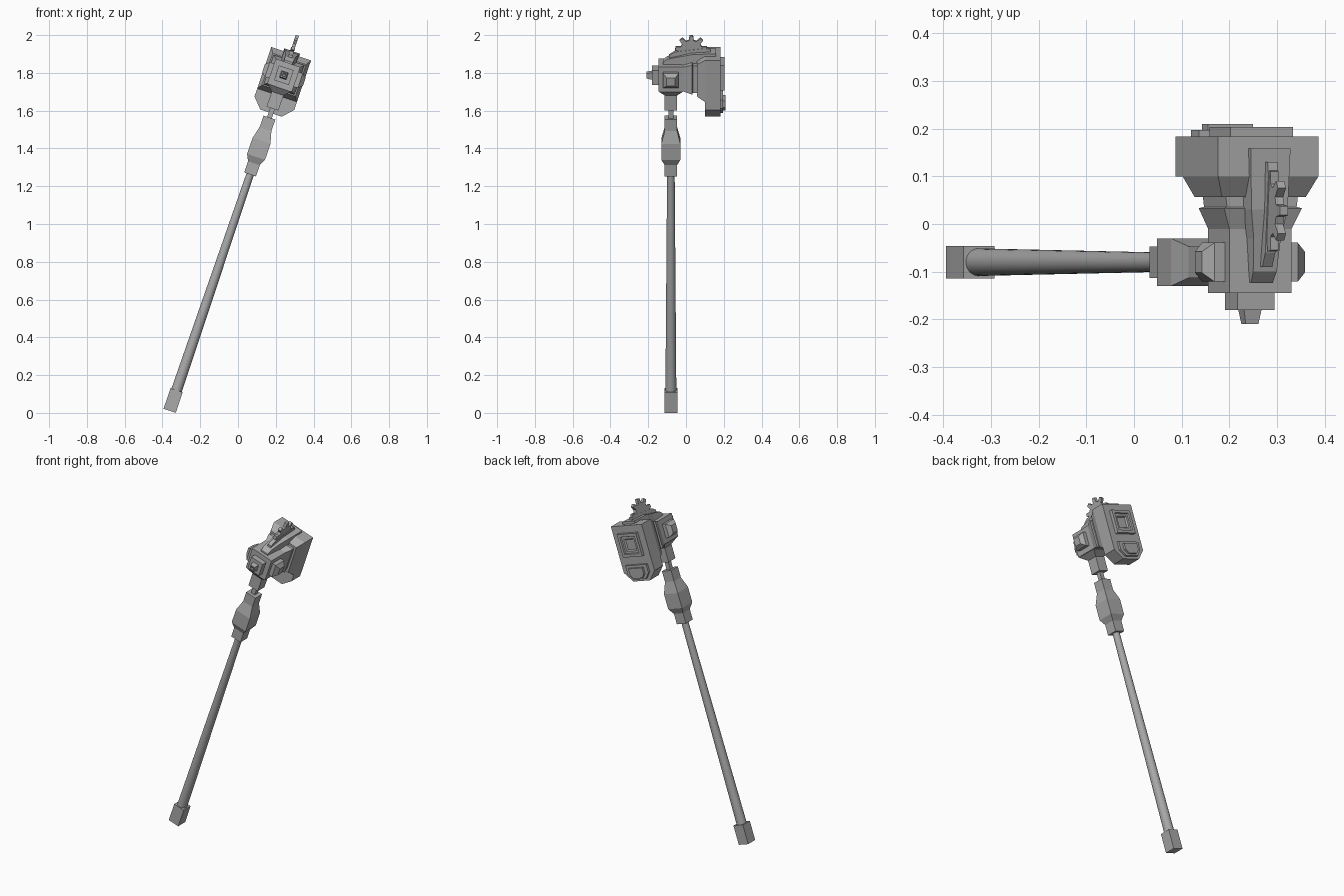
import bpy, bmesh
from math import sin, cos, pi, radians
from mathutils import Matrix, Vector

old = bpy.data.objects.get("Cube")
if old:
    bpy.data.objects.remove(old, do_unlink=True)

steel = bpy.data.materials.new("steel grey")
steel.use_nodes = True
GREY = (0.4, 0.4, 0.4, 1)
steel.diffuse_color = GREY
steel.node_tree.nodes["Principled BSDF"].inputs["Base Color"].default_value = GREY

# The hammer is built upright, then leaned about y
LEAN = Matrix.Translation((-0.362, 0, 0.011)) @ Matrix.Rotation(radians(18.8), 4, 'Y')
SHAFT_Y = -0.08
HEAD_Z = 1.877


def loft(name, rings):
    """Skin equal-sized rings of points and cap both ends."""
    bm = bmesh.new()
    loops = [[bm.verts.new(LEAN @ Vector(p)) for p in ring] for ring in rings]
    n = len(loops[0])
    for a, b in zip(loops, loops[1:]):
        for i in range(n):
            j = (i + 1) % n
            bm.faces.new((a[i], a[j], b[j], b[i]))
    bm.faces.new(loops[0])
    bm.faces.new(loops[-1])
    bmesh.ops.recalc_face_normals(bm, faces=bm.faces[:])
    mesh = bpy.data.meshes.new(name)
    bm.to_mesh(mesh)
    bm.free()
    mesh.materials.append(steel)
    obj = bpy.data.objects.new(name, mesh)
    bpy.context.collection.objects.link(obj)
    return obj


def tower(z, half):
    """Square section around the shaft line."""
    return [(sx * half, SHAFT_Y + sy * half, z)
            for sx, sy in ((-1, -1), (1, -1), (1, 1), (-1, 1))]


def slab(y, half, low, high):
    """Rectangular section across the head."""
    return [(-half, y, low), (half, y, low), (half, y, high), (-half, y, high)]


def square(y, half, mid=HEAD_Z):
    return slab(y, half, mid - half, mid + half)


def shield(y, half, foot, low, shoulder, high):
    """Section with the two lower corners cut off."""
    return [(-foot, y, low), (foot, y, low), (half, y, shoulder),
            (half, y, high), (-half, y, high), (-half, y, shoulder)]


def disc(z, r, n=32):
    return [(r * cos(2 * pi * i / n), SHAFT_Y + r * sin(2 * pi * i / n), z) for i in range(n)]


# Handle
loft("pommel", [tower(0, 0.034), tower(0.115, 0.034)])
shaft = loft("shaft", [disc(0.1, 0.029), disc(1.34, 0.02)])
loft("grip", [tower(z, h) for z, h in (
    (1.322, 0.033), (1.385, 0.033), (1.42, 0.05), (1.51, 0.05), (1.575, 0.033), (1.64, 0.033))])
loft("neck_pin", [tower(1.63, 0.013), tower(1.7, 0.013)])
loft("neck", [tower(z, h) for z, h in ((1.69, 0.033), (1.775, 0.033), (1.806, 0.064), (1.83, 0.064))])

# Striking head, from front to back
loft("head_core", [slab(*s) for s in (
    (-0.145, 0.069, 1.808, 1.946), (-0.01, 0.069, 1.808, 1.946),
    (0.033, 0.086, 1.797, 1.962), (0.036, 0.077, 1.805, 1.955), (0.06, 0.08, 1.805, 1.955))])
loft("head_flare", [slab(*s) for s in (
    (0.057, 0.093, 1.79, 1.968), (0.1, 0.111, 1.765, 1.997), (0.12, 0.111, 1.765, 1.997))])
loft("back_block", [shield(y, 0.111, 0.06, 1.665, 1.72, 1.997) for y in (0.1, 0.183)])

# Front stud with a small square socket
loft("front_plate", [square(-0.14, 0.041), square(-0.18, 0.041)])
loft("front_stud", [square(y, h) for y, h in (
    (-0.175, 0.02), (-0.21, 0.014), (-0.21, 0.008), (-0.198, 0.006))])

# Back frame with a sunken square
loft("back_frame", [square(y, h, 1.885) for y, h in (
    (0.18, 0.069), (0.203, 0.069), (0.203, 0.052), (0.195, 0.049),
    (0.195, 0.036), (0.186, 0.03))])
loft("lower_back_plate", [shield(y, 0.075, 0.045, 1.68, 1.715, 1.765) for y in (0.18, 0.197)])
loft("lower_back_badge", [shield(y, 0.05, 0.03, 1.69, 1.712, 1.75) for y in (0.19, 0.21)])

# Side studs
for side, name in ((1, "left_stud"), (-1, "right_stud")):
    loft(name, [[(side * x, SHAFT_Y + a * h, HEAD_Z + b * h)
                 for a, b in ((-1, -1), (1, -1), (1, 1), (-1, 1))]
                for x, h in ((0.06, 0.041), (0.092, 0.041), (0.114, 0.022))])

# Ridge along the top
loft("top_ridge", [slab(*s) for s in (
    (-0.123, 0.024, 1.93, 1.955), (-0.1, 0.026, 1.93, 1.975),
    (-0.03, 0.03, 1.93, 1.99), (0.03, 0.04, 1.93, 2.005), (0.158, 0.044, 1.93, 2.012))])
loft("crest_foot", [slab(*s) for s in (
    (-0.09, 0.011, 1.96, 1.99), (-0.06, 0.011, 1.96, 2.01),
    (0.1, 0.011, 1.96, 2.03), (0.13, 0.011, 1.96, 2.025))])

# Toothed crest wheel
TEETH = 9
outline = []
for i in range(TEETH):
    for step, r in ((-0.3, 0.06), (-0.16, 0.086), (0.16, 0.086), (0.3, 0.06)):
        a = pi / 2 + 2 * pi * (i + step) / TEETH
        outline.append((0.028 + r * cos(a), 2.014 + r * sin(a)))
loft("crest_wheel", [[(x, y, z) for y, z in outline] for x in (-0.009, 0.009)])

# Smooth only the round shaft
bpy.ops.object.select_all(action='DESELECT')
shaft.select_set(True)
bpy.context.view_layer.objects.active = shaft
bpy.ops.object.shade_smooth_by_angle(angle=radians(30))
